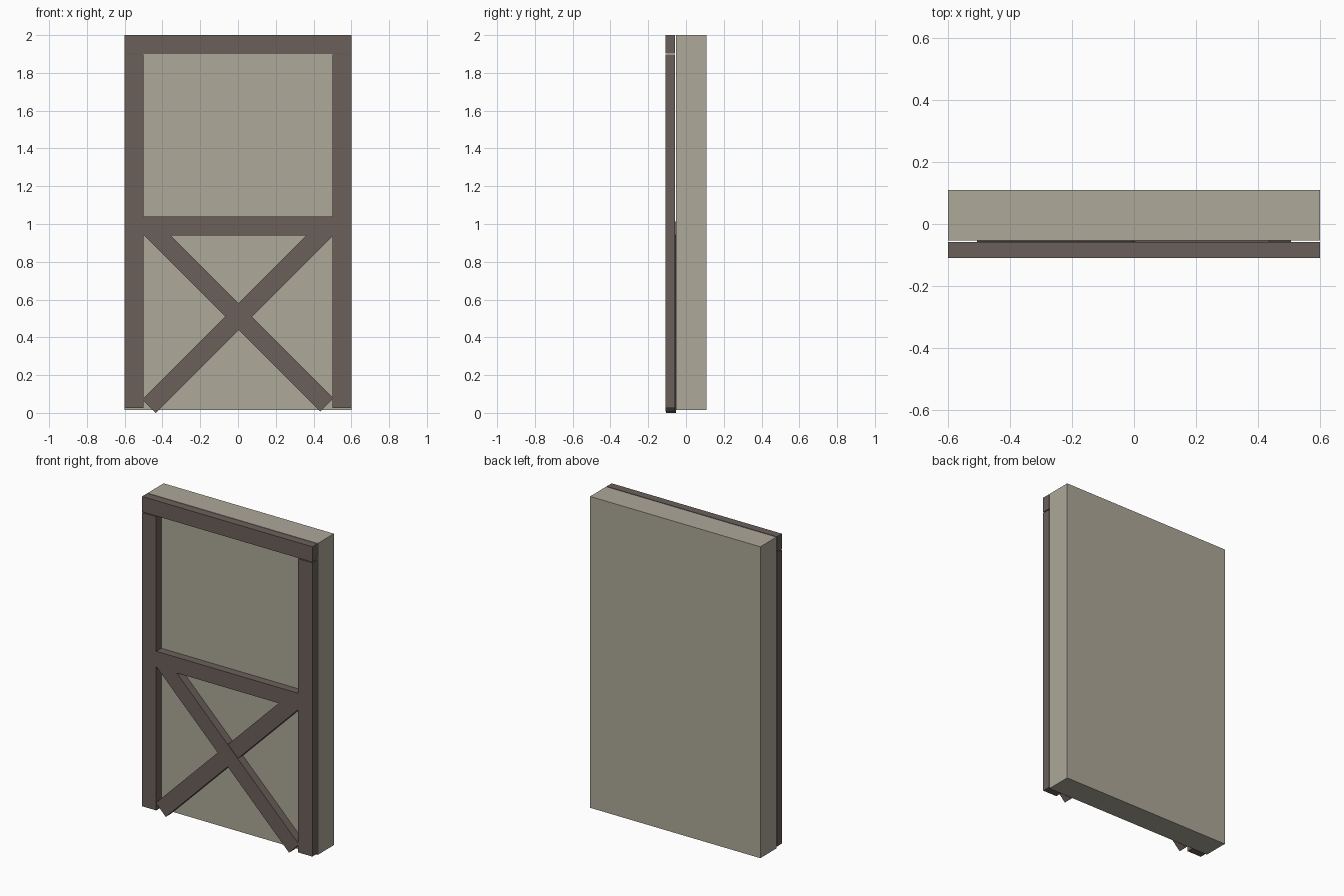
import bpy, bmesh, math
from mathutils import Matrix

if "Cube" in bpy.data.objects:
    bpy.data.objects.remove(bpy.data.objects["Cube"])


def material(name, rgb):
    m = bpy.data.materials.new(name)
    m.diffuse_color = (*rgb, 1.0)
    m.use_nodes = True
    m.node_tree.nodes["Principled BSDF"].inputs["Base Color"].default_value = m.diffuse_color
    return m


timber = material("dark timber", (0.147, 0.117, 0.105))
plaster = material("beige plaster", (0.423, 0.392, 0.319))


def prism(name, outline, y0, y1, mat, matrix=Matrix()):
    """Extrude an outline in the x-z plane from y0 (front) to y1 (back)."""
    bm = bmesh.new()
    face = bm.faces.new([bm.verts.new((x, y0, z)) for x, z in outline])
    ext = bmesh.ops.extrude_face_region(bm, geom=[face])
    moved = [v for v in ext["geom"] if isinstance(v, bmesh.types.BMVert)]
    bmesh.ops.translate(bm, verts=moved, vec=(0, y1 - y0, 0))
    if not face.is_valid or len(bm.faces) < len(outline) + 2:
        bm.faces.new([v for v in bm.verts if v not in moved])
    bm.transform(matrix)
    bmesh.ops.recalc_face_normals(bm, faces=bm.faces)
    mesh = bpy.data.meshes.new(name)
    bm.to_mesh(mesh)
    bm.free()
    mesh.materials.append(mat)
    ob = bpy.data.objects.new(name, mesh)
    bpy.context.collection.objects.link(ob)
    return ob


def rect(x0, x1, z0, z1):
    return [(x0, z0), (x1, z0), (x1, z1), (x0, z1)]


FRONT, BACK = -0.109, -0.058

# Plaster wall slab
prism("wall_panel", rect(-0.6, 0.6, 0.016, 2.0), -0.053, 0.109, plaster)

# Top beam
prism("top_beam", rect(-0.6, 0.6, 1.902, 2.0), FRONT, BACK, timber)

# Two posts and the middle rail joined into one flush H-shaped frame
half = [(0.5, 0.94), (0.5, 0.026), (0.6, 0.026), (0.6, 1.897), (0.5, 1.897), (0.5, 1.04)]
prism("posts_and_middle_rail", half + [(-x, z) for x, z in reversed(half)], FRONT, BACK, timber)

# Crossed diagonal braces, one set slightly behind the other
brace = rect(-0.666, 0.666, -0.05, 0.05)
for name, side, front, back in (("front_brace", 1, -0.1085, -0.057),
                                ("rear_brace", -1, -0.105, -0.054)):
    place = Matrix.Translation((0, 0, 0.5065 + 0.0065 * (side + 1) / 2)) @ \
        Matrix.Rotation(side * math.radians(45), 4, 'Y')
    prism(name, brace, front, back, timber, place)
